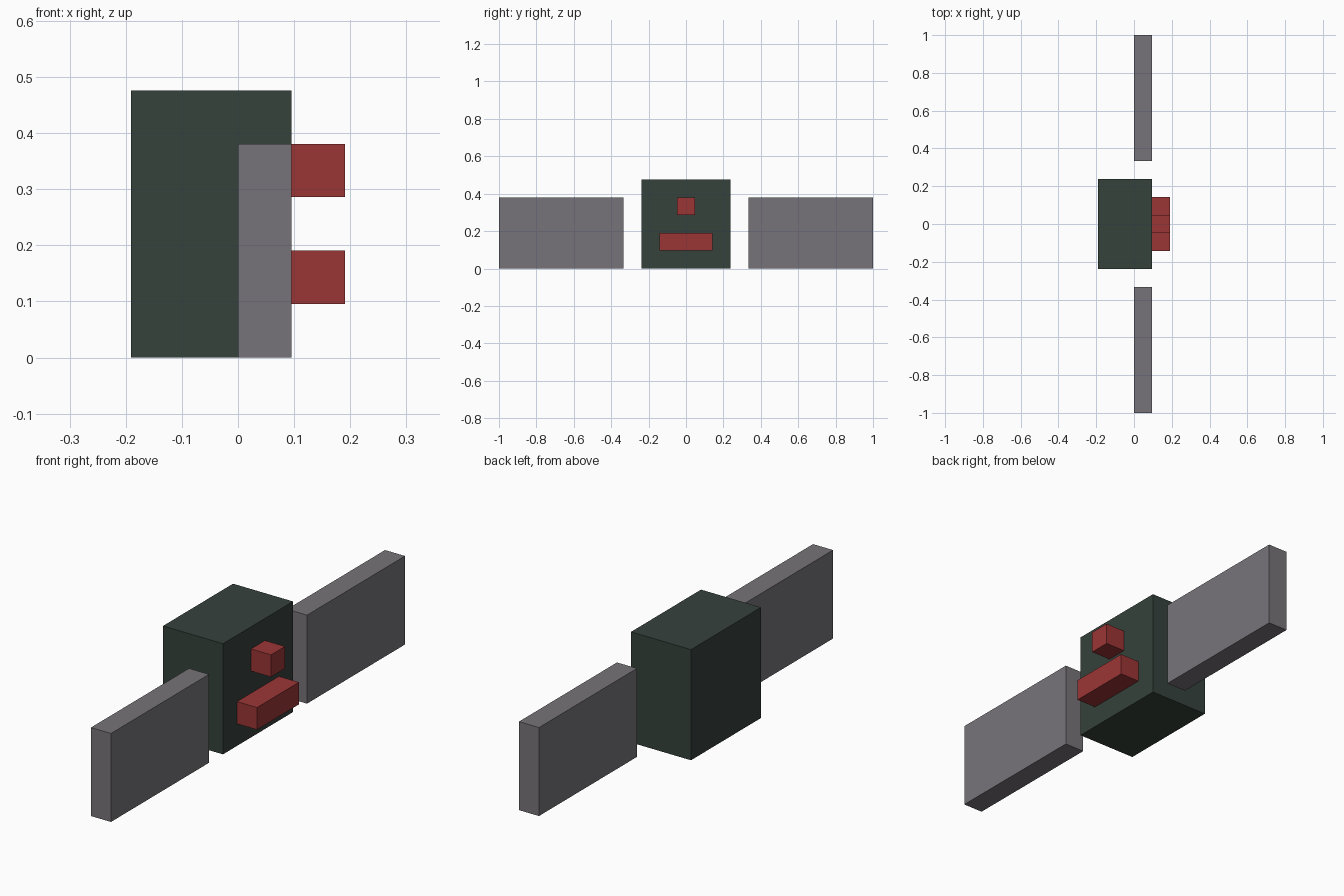
import bpy

if "Cube" in bpy.data.objects:
    bpy.data.objects.remove(bpy.data.objects["Cube"])

U = 2 / 21  # model module: every part sits on this grid


def material(name, color):
    m = bpy.data.materials.new(name)
    m.diffuse_color = (*color, 1.0)
    m.use_nodes = True
    m.node_tree.nodes["Principled BSDF"].inputs["Base Color"].default_value = m.diffuse_color
    return m


def box(name, x, y, z, mat):
    """Box from (min, max) ranges given in modules."""
    bpy.ops.mesh.primitive_cube_add(size=1)
    ob = bpy.context.object
    ob.name = name
    ob.location = [(a + b) / 2 * U for a, b in (x, y, z)]
    ob.scale = [(b - a) * U for a, b in (x, y, z)]
    bpy.ops.object.transform_apply(location=True, rotation=False, scale=True)
    ob.data.materials.append(mat)
    return ob


dark_green = material("dark_green", (0.036, 0.054, 0.045))
grey = material("grey", (0.185, 0.175, 0.192))
red = material("red", (0.33, 0.036, 0.036))

# Central block
box("body", (-2, 1), (-2.5, 2.5), (0, 5), dark_green)

# Detached side panels
for side, y in (("front", (-10.5, -3.5)), ("back", (3.5, 10.5))):
    box(side + "_panel", (0, 1), y, (0, 4), grey)

# Red blocks on the face of the body
box("upper_block", (1, 2), (-0.5, 0.5), (3, 4), red)
box("lower_bar", (1, 2), (-1.5, 1.5), (1, 2), red)
